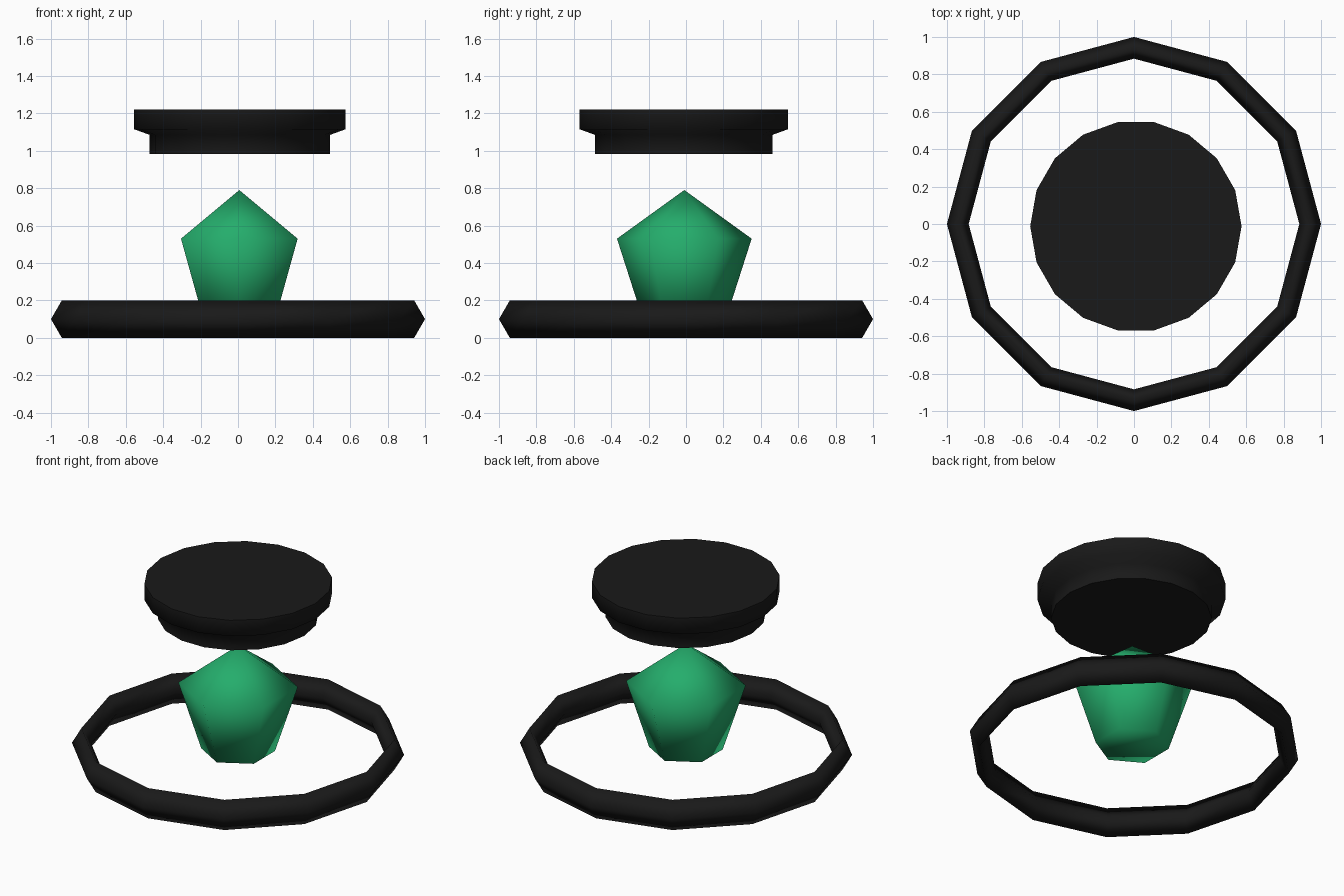
import bpy, bmesh, math

if "Cube" in bpy.data.objects:
    bpy.data.objects.remove(bpy.data.objects["Cube"])


def material(name, color):
    m = bpy.data.materials.new(name)
    m.diffuse_color = color
    m.use_nodes = True
    m.node_tree.nodes["Principled BSDF"].inputs["Base Color"].default_value = m.diffuse_color
    return m


def lathe(name, profile, sides, start, center, mat):
    """Closed faceted solid from (radius, z) pairs; radius 0 makes a point."""
    bm = bmesh.new()
    rings = []
    for r, z in profile:
        count = sides if r > 0 else 1
        rings.append([bm.verts.new((center[0] + r * math.cos(start + math.tau * i / sides),
                                    center[1] + r * math.sin(start + math.tau * i / sides), z))
                      for i in range(count)])
    for a, b in zip(rings, rings[1:]):
        for i in range(sides):
            j = (i + 1) % sides
            if len(b) == 1:
                bm.faces.new((a[i], a[j], b[0]))
            else:
                bm.faces.new((a[i], a[j], b[j], b[i]))
    for ring in (rings[0], rings[-1]):
        if len(ring) > 1:
            bm.faces.new(ring)
    bmesh.ops.recalc_face_normals(bm, faces=bm.faces)
    mesh = bpy.data.meshes.new(name)
    bm.to_mesh(mesh)
    bm.free()
    ob = bpy.data.objects.new(name, mesh)
    bpy.context.collection.objects.link(ob)
    mesh.materials.append(mat)
    bpy.ops.object.select_all(action='DESELECT')
    ob.select_set(True)
    bpy.context.view_layer.objects.active = ob
    bpy.ops.object.shade_smooth_by_angle(angle=math.radians(75))
    return ob


black = material("black", (0.01, 0.01, 0.01, 1))
green = material("green", (0.018, 0.42, 0.15, 1))

# Base ring: twelve sides, diamond cross-section
bpy.ops.mesh.primitive_torus_add(major_segments=12, minor_segments=4,
                                 major_radius=0.942, minor_radius=0.058,
                                 location=(0, 0, 0.1))
ring = bpy.context.object
ring.name = "base_ring"
ring.scale.z = 0.1 / 0.058
bpy.ops.object.transform_apply(location=False, rotation=False, scale=True)
bpy.ops.object.shade_smooth()
ring.data.materials.append(black)

# Six-sided gem floating in the middle
lathe("gem", [(0.222, 0.1), (0.36, 0.53), (0, 0.79)], 6, math.pi / 2,
      (0.007, -0.009), green)

# Stepped cap above
lathe("cap", [(0.482, 0.983), (0.482, 1.085), (0.565, 1.115), (0.565, 1.22)], 18, 0,
      (0.01, -0.012), black)
